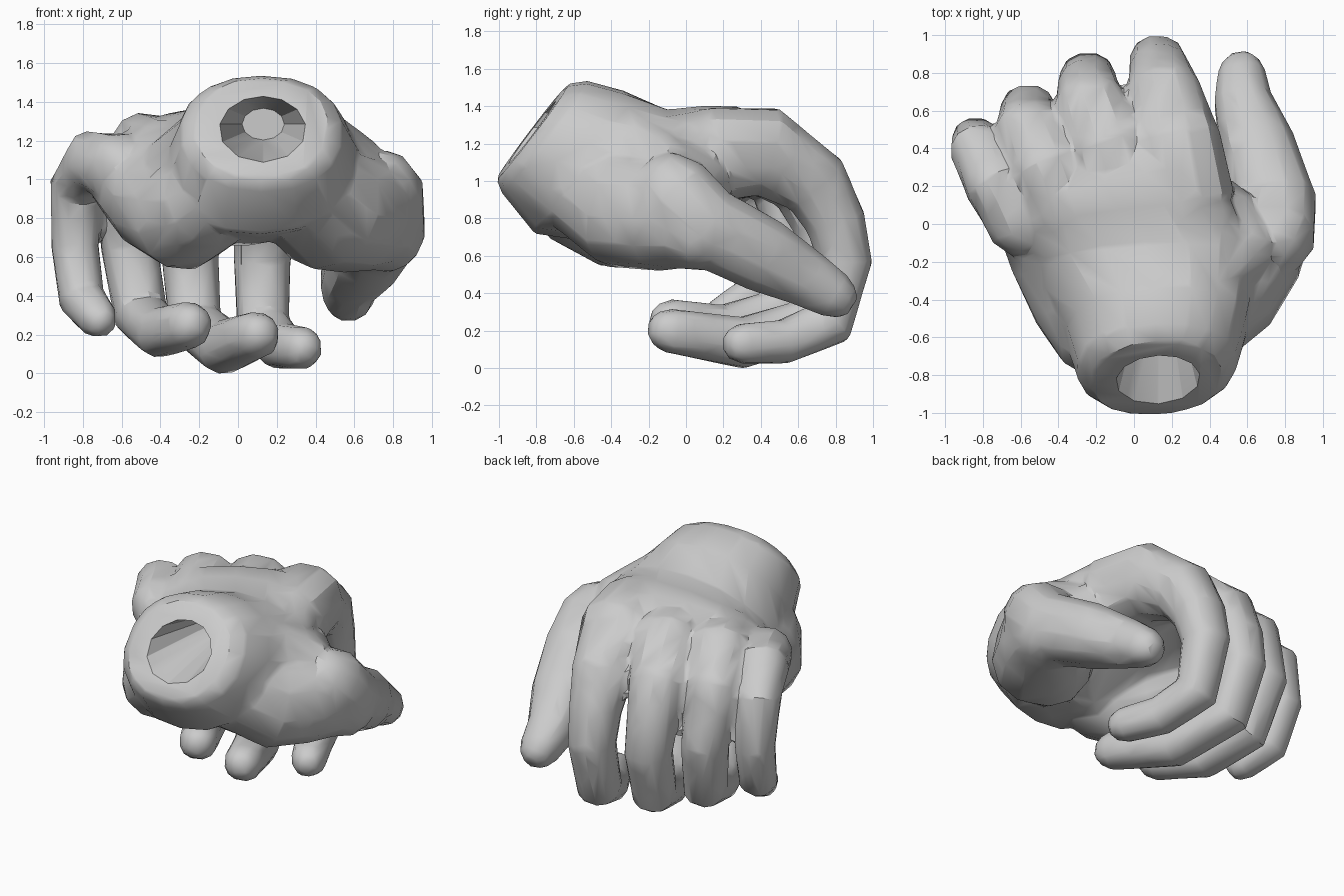
import bpy, bmesh, math
from mathutils import Vector

cube = bpy.data.objects.get("Cube")
if cube:
    bpy.data.objects.remove(cube, do_unlink=True)

skin = bpy.data.materials.new("plain grey")
skin.use_nodes = True
GREY = (0.6, 0.6, 0.6, 1)
skin.diffuse_color = GREY
skin.node_tree.nodes["Principled BSDF"].inputs["Base Color"].default_value = GREY


def ring(center, u, v, w, h, sides, power):
    """Points of a rounded section spanned by the axes u and v."""
    pts = []
    for i in range(sides):
        a = math.tau * (i + 0.5) / sides
        c, s = math.cos(a), math.sin(a)
        x = math.copysign(abs(c) ** (2 / power), c)
        y = math.copysign(abs(s) ** (2 / power), s)
        pts.append(center + u * x * w + v * y * h)
    return pts


def loft(bm, rings):
    """Closed shell through a list of rings."""
    loops = [[bm.verts.new(p) for p in r] for r in rings]
    n = len(loops[0])
    for a, b in zip(loops, loops[1:]):
        for i in range(n):
            j = (i + 1) % n
            bm.faces.new((a[i], a[j], b[j], b[i]))
    bm.faces.new(loops[0][::-1])
    bm.faces.new(loops[-1])


def limb(bm, path, sides=12):
    """Tapered tube with rounded ends; path holds x, y, z, radius."""
    pts = [Vector(p[:3]) for p in path]
    rad = [p[3] + 0.01 for p in path]  # allowance for the softening
    last = len(pts) - 1
    rings = []
    for i, (p, r) in enumerate(zip(pts, rad)):
        back = (p - pts[i - 1]).normalized() if i else Vector()
        ahead = (pts[i + 1] - p).normalized() if i < last else Vector()
        t = (back + ahead).normalized()
        u = Vector((1, 0, 0))
        u = (u - t * u.dot(t)).normalized()
        v = t.cross(u)
        steps = [(0, 1)]
        if i == 0:
            steps = [(-0.9, 0.4), (-0.6, 0.75), (0, 1)]
        elif i == last:
            steps = [(0, 1), (0.6, 0.75), (0.9, 0.4)]
        for shift, size in steps:
            rings.append(ring(p + t * r * shift, u, v, r * size, r * size, sides, 2.25))
    loft(bm, rings)


bm = bmesh.new()

# Wrist and palm: centre, half width, half height, lean, roll, yaw
palm = [
    ((0.12, -0.82, 1.265), 0.345, 0.32, 37, 0, 3),
    ((0.12, -0.76, 1.24), 0.42, 0.375, 38, 0, 3),
    ((0.12, -0.57, 1.10), 0.48, 0.45, 32, 2, 3),
    ((0.06, -0.25, 1.02), 0.59, 0.39, 22, 5, 3),
    ((-0.08, 0.02, 1.11), 0.62, 0.28, 12, 8, 6),
    ((-0.16, 0.22, 1.14), 0.57, 0.24, 0, 8, 14),
    ((-0.20, 0.45, 1.11), 0.48, 0.17, -15, 8, 22),
]
sections = []
for c, w, h, *angles in palm:
    lean, roll, yaw = map(math.radians, angles)
    sections.append(ring(Vector(c), Vector((math.cos(roll), math.sin(yaw), math.sin(roll))),
                         Vector((0, math.sin(lean), math.cos(lean))), w, h, 18, 2.25))
loft(bm, sections)

# Heel of the hand, thumb mound and web beside the index finger
limb(bm, [(-0.16, -0.58, 0.9, .25), (-0.29, -0.39, 0.8, .26),
          (-0.43, -0.12, 0.89, .24), (-0.6, 0.17, 1.02, .18)])
limb(bm, [(0.3, -0.52, 0.96, .27), (0.47, -0.33, 0.85, .31),
          (0.63, -0.08, 0.82, .3), (0.75, 0.05, 0.73, .21)])
limb(bm, [(0.36, -0.3, 1.13, .24), (0.55, -0.13, 1.02, .22), (0.45, 0.05, 0.98, .19)])

# Thumb
limb(bm, [(0.73, -0.07, 0.93, .22), (0.745, 0.1, 0.76, .215),
          (0.65, 0.41, 0.605, .195), (0.575, 0.66, 0.47, .145), (0.57, 0.79, 0.39, .12)])

# Index, middle, ring and little fingers
limb(bm, [(.28, .13, 1.14, .25), (.22, .43, 1.155, .235), (.16, .69, .985, .185), (.135, .8, .78, .155),
          (.125, .85, .57, .14), (.13, .765, .24, .13), (.22, .52, .14, .11), (.33, .3, .13, .1)])
limb(bm, [(-.02, .1, 1.14, .22), (-.13, .4, 1.15, .22), (-.235, .63, .985, .18), (-.245, .72, .78, .15),
          (-.245, .76, .57, .14), (-.22, .66, .25, .13), (-.07, .3, .135, .13), (.1, -.09, .2, .11)])
limb(bm, [(-.35, .05, 1.12, .19), (-.46, .3, 1.14, .2), (-.57, .5, 1.0, .16),
          (-.56, .59, .65, .14), (-.5, .5, .3, .13), (-.4, .2, .21, .12), (-.25, -.08, .25, .11)])
limb(bm, [(-.6, 0, 1.06, .17), (-.74, .22, 1.09, .155), (-.835, .4, .95, .13),
          (-.84, .44, .65, .115), (-.805, .36, .38, .11), (-.72, .19, .28, .09)])

bmesh.ops.recalc_face_normals(bm, faces=bm.faces)
mesh = bpy.data.meshes.new("hand_parts")
bm.to_mesh(mesh)
bm.free()
hand = bpy.data.objects.new("hand", mesh)
bpy.context.collection.objects.link(hand)

# Cutter for the tapering hollow running level into the wrist
bm = bmesh.new()
bmesh.ops.create_cone(bm, cap_ends=True, segments=12, radius1=0.29, radius2=0.1, depth=0.75)
cut_mesh = bpy.data.meshes.new("hollow_cutter")
bm.to_mesh(cut_mesh)
bm.free()
cutter = bpy.data.objects.new("hollow_cutter", cut_mesh)
cutter.rotation_euler.x = -math.pi / 2
cutter.scale = (1.09, 0.82, 1)
cutter.location = (0.13, -0.775, 1.285)
cutter.hide_render = True
bpy.context.collection.objects.link(cutter)

# Fuse the parts, soften the joins, reduce to broad facets, cut the hollow
fuse = hand.modifiers.new("fuse", 'REMESH')
fuse.mode = 'VOXEL'
fuse.voxel_size = 0.02
soften = hand.modifiers.new("soften", 'SMOOTH')
soften.factor = 0.5
soften.iterations = 2
reduce = hand.modifiers.new("reduce", 'DECIMATE')
reduce.ratio = 0.035
hollow = hand.modifiers.new("hollow", 'BOOLEAN')
hollow.operation = 'DIFFERENCE'
hollow.solver = 'EXACT'
hollow.object = cutter

bpy.context.view_layer.update()
graph = bpy.context.evaluated_depsgraph_get()
final = bpy.data.meshes.new_from_object(hand.evaluated_get(graph))
hand.modifiers.clear()
hand.data = final
final.name = "hand"
bpy.data.objects.remove(cutter, do_unlink=True)

final.materials.clear()
final.materials.append(skin)
for face in final.polygons:
    face.material_index = 0
    face.use_smooth = True
final.set_sharp_from_angle(angle=math.radians(30))
